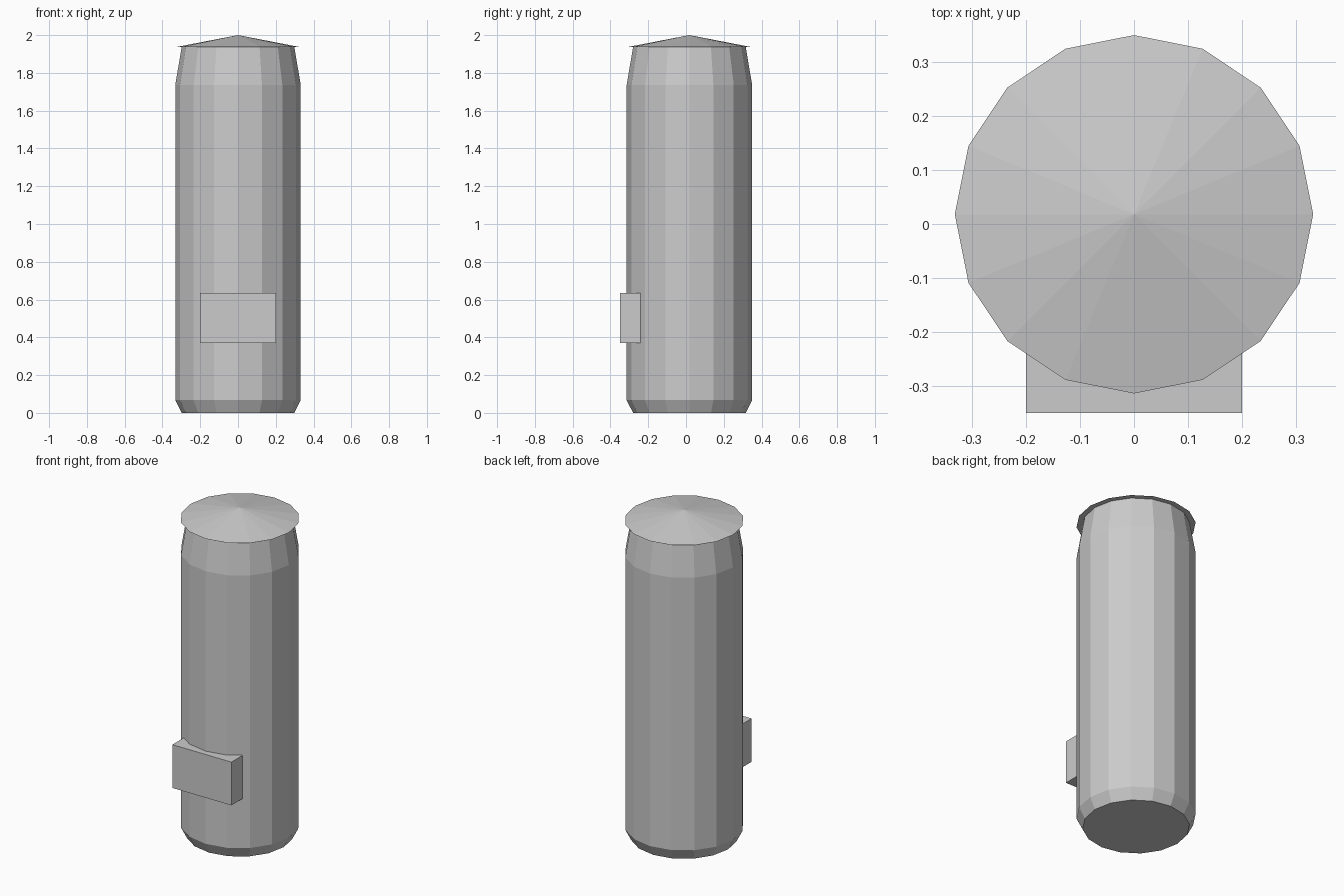
import bpy, bmesh, math

if "Cube" in bpy.data.objects:
    bpy.data.objects.remove(bpy.data.objects["Cube"])

SIDES, CY = 16, 0.018


def add_object(name, bm):
    bmesh.ops.recalc_face_normals(bm, faces=bm.faces)
    mesh = bpy.data.meshes.new(name)
    bm.to_mesh(mesh)
    bm.free()
    obj = bpy.data.objects.new(name, mesh)
    bpy.context.collection.objects.link(obj)
    return obj


def turned(name, profile):
    """Faceted solid of revolution from (radius, z) pairs; radius 0 makes a tip."""
    bm = bmesh.new()
    rings = []
    for r, z in profile:
        count = SIDES if r else 1
        rings.append([bm.verts.new((r * math.cos(math.tau * i / SIDES),
                                    CY + r * math.sin(math.tau * i / SIDES), z))
                      for i in range(count)])
    for a, b in zip(rings, rings[1:]):
        for i in range(SIDES):
            j = (i + 1) % SIDES
            if len(b) == 1:
                bm.faces.new((a[i], a[j], b[0]))
            else:
                bm.faces.new((a[i], a[j], b[j], b[i]))
    for ring in (rings[0], rings[-1]):
        if len(ring) > 1:
            bm.faces.new(ring)
    return add_object(name, bm)


def box(name, lo, hi):
    bm = bmesh.new()
    bmesh.ops.create_cube(bm, size=1)
    for v in bm.verts:
        v.co = [lo[k] if v.co[k] < 0 else hi[k] for k in range(3)]
    return add_object(name, bm)


# Post with a chamfered foot and tapered shoulder
turned("post_body", [(0.298, 0), (0.332, 0.067), (0.332, 1.737), (0.298, 1.938)])

# Shallow conical lid overhanging the shoulder
turned("lid", [(0.332, 1.936), (0, 2.0)])

# Front plate set into the post
box("front_plate", (-0.2, -0.35, 0.37), (0.2, -0.22, 0.635))
